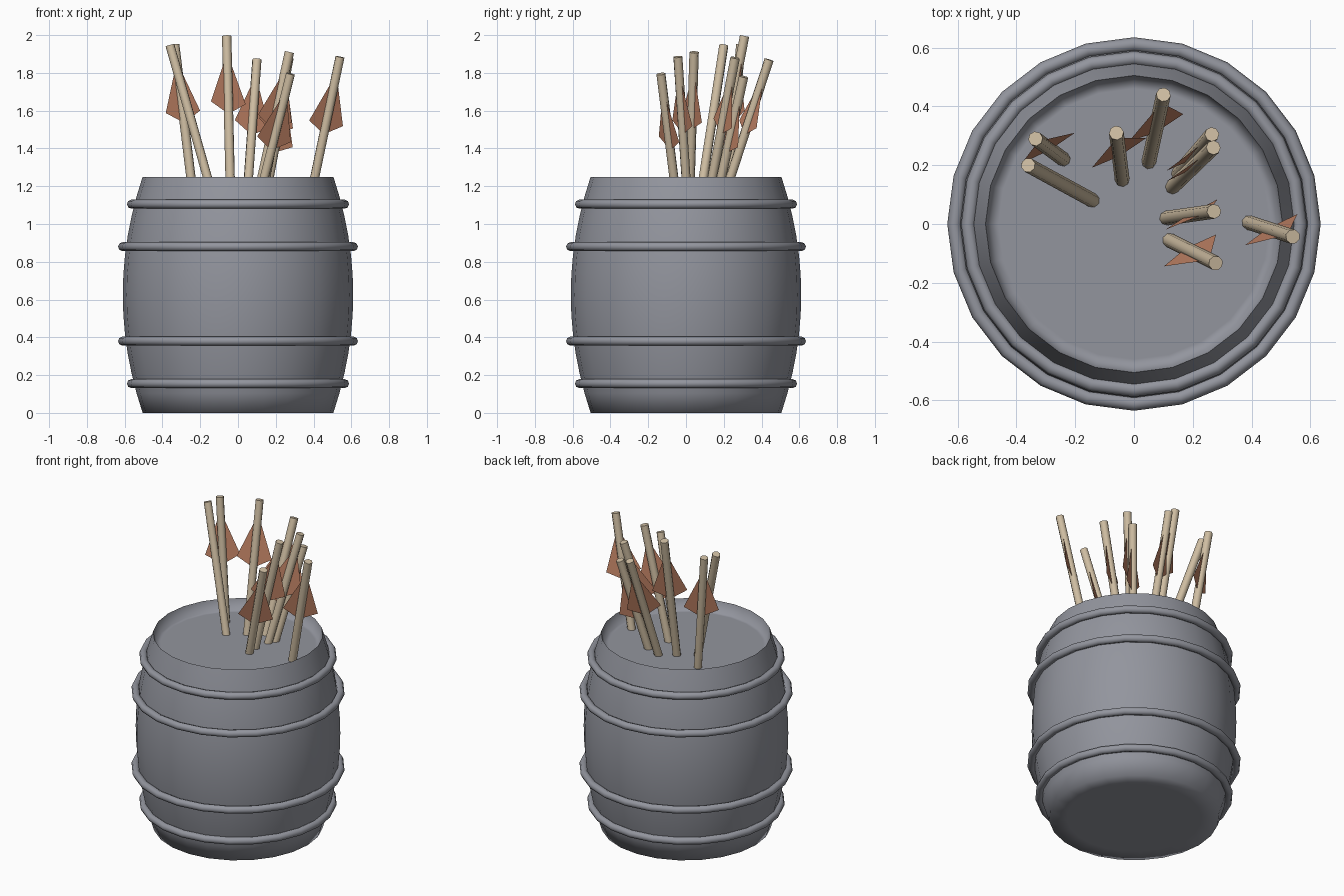
import bpy, bmesh, math
from mathutils import Vector

cube = bpy.data.objects.get("Cube")
if cube:
    bpy.data.objects.remove(cube, do_unlink=True)


def material(name, color):
    m = bpy.data.materials.new(name)
    m.use_nodes = True
    m.diffuse_color = (*color, 1)
    m.node_tree.nodes["Principled BSDF"].inputs["Base Color"].default_value = (*color, 1)
    return m


GREY = material("barrel grey", (0.29, 0.30, 0.34))
WOOD = material("shaft wood", (0.62, 0.51, 0.36))
FEATHER = material("feather orange", (0.53, 0.225, 0.13))
SIDES = 24


def finish(bm, name, mat, angle=None):
    mesh = bpy.data.meshes.new(name)
    bm.to_mesh(mesh)
    bm.free()
    obj = bpy.data.objects.new(name, mesh)
    bpy.context.collection.objects.link(obj)
    mesh.materials.append(mat)
    if angle:
        bpy.ops.object.select_all(action="DESELECT")
        obj.select_set(True)
        bpy.context.view_layer.objects.active = obj
        bpy.ops.object.shade_smooth_by_angle(angle=math.radians(angle))
    return obj


def lathe(name, profile, mat, angle, closed=False):
    """Spin a (radius, height) profile around the z axis."""
    bm = bmesh.new()
    verts = [bm.verts.new((0, -r, z)) for r, z in profile]
    edges = [bm.edges.new(p) for p in zip(verts, verts[1:])]
    if closed:
        edges.append(bm.edges.new((verts[-1], verts[0])))
    bmesh.ops.spin(bm, geom=verts + edges, cent=(0, 0, 0), axis=(0, 0, 1),
                   angle=math.tau, steps=SIDES, use_merge=True)
    bmesh.ops.remove_doubles(bm, verts=bm.verts, dist=0.0005)
    bmesh.ops.recalc_face_normals(bm, faces=bm.faces)
    return finish(bm, name, mat, angle)


# Barrel: bulging wall, closed bottom and a recessed lid
HEIGHT, LID = 1.25, 1.18


def wall_radius(z):
    return 0.61 - 0.105 * (2 * z / HEIGHT - 1) ** 2


wall = [(wall_radius(HEIGHT * i / 12), HEIGHT * i / 12) for i in range(13)]
lid = [(0.485, LID), (0.46, LID), (0, LID)]
lathe("barrel", [(0, 0), (0.40, 0)] + wall + lid, GREY, 100)

# Hoops: round rings, mirrored above and below the middle
for label, z, ring in (("outer", 0.155, 0.564), ("inner", 0.38, 0.611)):
    for side, height in (("lower", z), ("upper", HEIGHT + 0.01 - z)):
        section = [(ring + 0.024 * math.cos(math.tau * i / 8),
                    height + 0.024 * math.sin(math.tau * i / 8)) for i in range(8)]
        lathe(f"{side}_{label}_hoop", section, GREY, 60, closed=True)


# Arrows: leaning shafts, each with a flat kite-shaped feather
def shaft(name, base, tip):
    bm = bmesh.new()
    axis = tip - base
    bmesh.ops.create_cone(bm, cap_ends=True, segments=8, radius1=0.025,
                          radius2=0.025, depth=axis.length)
    bm.transform(axis.to_track_quat("Z", "Y").to_matrix().to_4x4())
    bmesh.ops.translate(bm, verts=bm.verts, vec=(base + tip) / 2)
    finish(bm, name, WOOD, 50)


def feather(name, base, tip):
    up = (tip - base).normalized()
    across = Vector((0.87, 0.49, 0))
    across = (across - up * across.dot(up)).normalized()
    bm = bmesh.new()
    kite = ((0, -0.09), (-0.105, -0.36), (0, -0.42), (0.105, -0.36))
    bm.faces.new([bm.verts.new(tip + across * a + up * u) for a, u in kite])
    finish(bm, name, FEATHER)


# Base x, y, then tip x, y, z, and whether it carries a feather
arrows = [
    (-0.14, 0.08, -0.36, 0.20, 1.945, False),
    (-0.24, 0.22, -0.335, 0.29, 1.95, True),
    (-0.04, 0.15, -0.06, 0.31, 1.995, True),
    (0.05, 0.21, 0.10, 0.44, 1.87, True),
    (0.15, 0.17, 0.265, 0.305, 1.78, True),
    (0.13, 0.125, 0.27, 0.26, 1.88, True),
    (0.11, 0.02, 0.272, 0.043, 1.91, True),
    (0.12, -0.055, 0.278, -0.133, 1.795, True),
    (0.39, 0.005, 0.54, -0.043, 1.885, True),
]
for i, (bx, by, tx, ty, tz, feathered) in enumerate(arrows, 1):
    base, tip = Vector((bx, by, LID - 0.01)), Vector((tx, ty, tz))
    shaft(f"arrow_shaft_{i}", base, tip)
    if feathered:
        feather(f"arrow_feather_{i}", base, tip)
